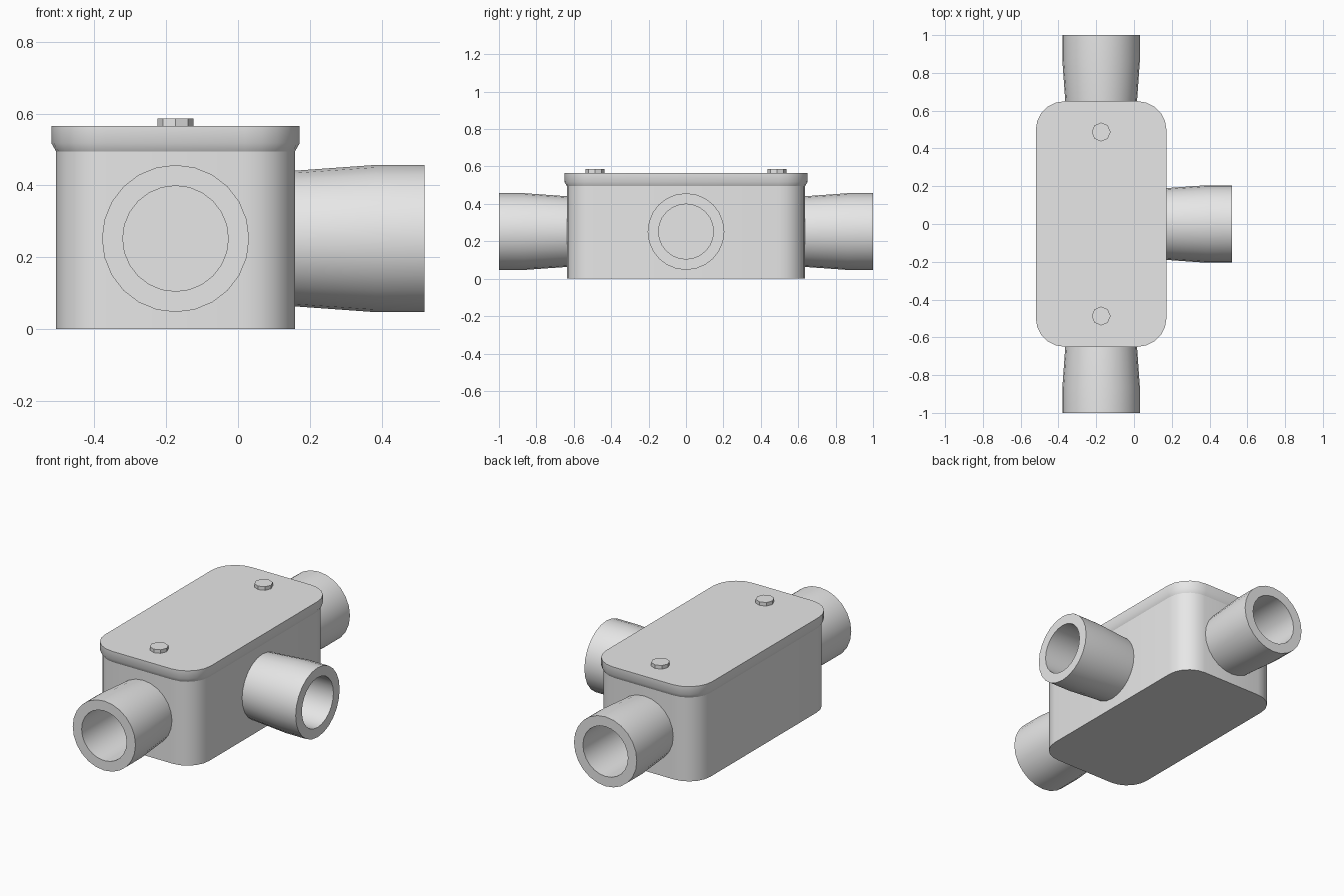
import bpy, bmesh, math
from mathutils import Matrix, Vector

if "Cube" in bpy.data.objects:
    bpy.data.objects.remove(bpy.data.objects["Cube"])

CX = -0.174   # centre line of the box
AXIS_Z = 0.252  # height of the pipe axes

grey = bpy.data.materials.new("cast_grey")
grey.diffuse_color = (0.8, 0.8, 0.8, 1)
grey.use_nodes = True
grey.node_tree.nodes["Principled BSDF"].inputs["Base Color"].default_value = grey.diffuse_color


def finish(bm, name, angle=30):
    bmesh.ops.recalc_face_normals(bm, faces=bm.faces)
    me = bpy.data.meshes.new(name)
    bm.to_mesh(me)
    bm.free()
    ob = bpy.data.objects.new(name, me)
    bpy.context.collection.objects.link(ob)
    me.materials.append(grey)
    bpy.ops.object.select_all(action='DESELECT')
    ob.select_set(True)
    bpy.context.view_layer.objects.active = ob
    bpy.ops.object.shade_smooth_by_angle(angle=math.radians(angle))
    return ob


def loft(bm, rings, closed=False):
    """Bridge rings of points; cap both ends unless the stack loops round."""
    rows = [[bm.verts.new(p) for p in r] for r in rings]
    pairs = list(zip(rows, rows[1:]))
    for a, b in pairs:
        for i in range(len(a)):
            j = (i + 1) % len(a)
            bm.faces.new((a[i], a[j], b[j], b[i]))
    bm.faces.new(rows[0])
    bm.faces.new(rows[-1])


def rounded_rect(hx, hy, r, z, seg=5):
    pts = []
    for k, (sx, sy) in enumerate([(1, 1), (-1, 1), (-1, -1), (1, -1)]):
        for i in range(seg + 1):
            a = math.pi / 2 * (k + i / seg)
            pts.append((CX + sx * (hx - r) + r * math.cos(a),
                        sy * (hy - r) + r * math.sin(a), z))
    return pts


# Box body
bm = bmesh.new()
loft(bm, [rounded_rect(0.333, 0.637, 0.14, z) for z in (0, 0.5)])
finish(bm, "box_body")

# Lid with a flared lower lip
bm = bmesh.new()
loft(bm, [rounded_rect(0.333, 0.637, 0.14, 0.495),
          rounded_rect(0.346, 0.65, 0.153, 0.518),
          rounded_rect(0.346, 0.65, 0.153, 0.565)])
finish(bm, "lid", 40)


# Hollow pipe stubs: (distance along axis, radius), from wall to mouth to bore floor
def pipe(name, start, length, angle, sides=24):
    profile = [(-0.01, 0.188), (0.0, 0.189), (length * 0.62, 0.205),
               (length, 0.205), (length, 0.147), (0.005, 0.147)]
    turn = Matrix.Rotation(angle, 3, 'Z')
    rings = []
    for d, r in profile:
        ring = []
        for i in range(sides):
            a = 2 * math.pi * i / sides
            ring.append(Vector(start) + turn @ Vector((d, r * math.cos(a), r * math.sin(a))))
        rings.append(ring)
    bm = bmesh.new()
    loft(bm, rings)
    finish(bm, name)


pipe("side_pipe", (0.159, 0, AXIS_Z), 0.361, 0)
pipe("front_pipe", (CX, -0.637, AXIS_Z), 0.363, -math.pi / 2)
pipe("back_pipe", (CX, 0.637, AXIS_Z), 0.363, math.pi / 2)

# Lid bolts
for name, y in (("front_bolt", -0.487), ("back_bolt", 0.487)):
    bm = bmesh.new()
    loft(bm, [[(CX + 0.05 * math.cos(i * math.pi / 4),
                y + 0.05 * math.sin(i * math.pi / 4), z) for i in range(8)]
              for z in (0.56, 0.586)])
    finish(bm, name)
